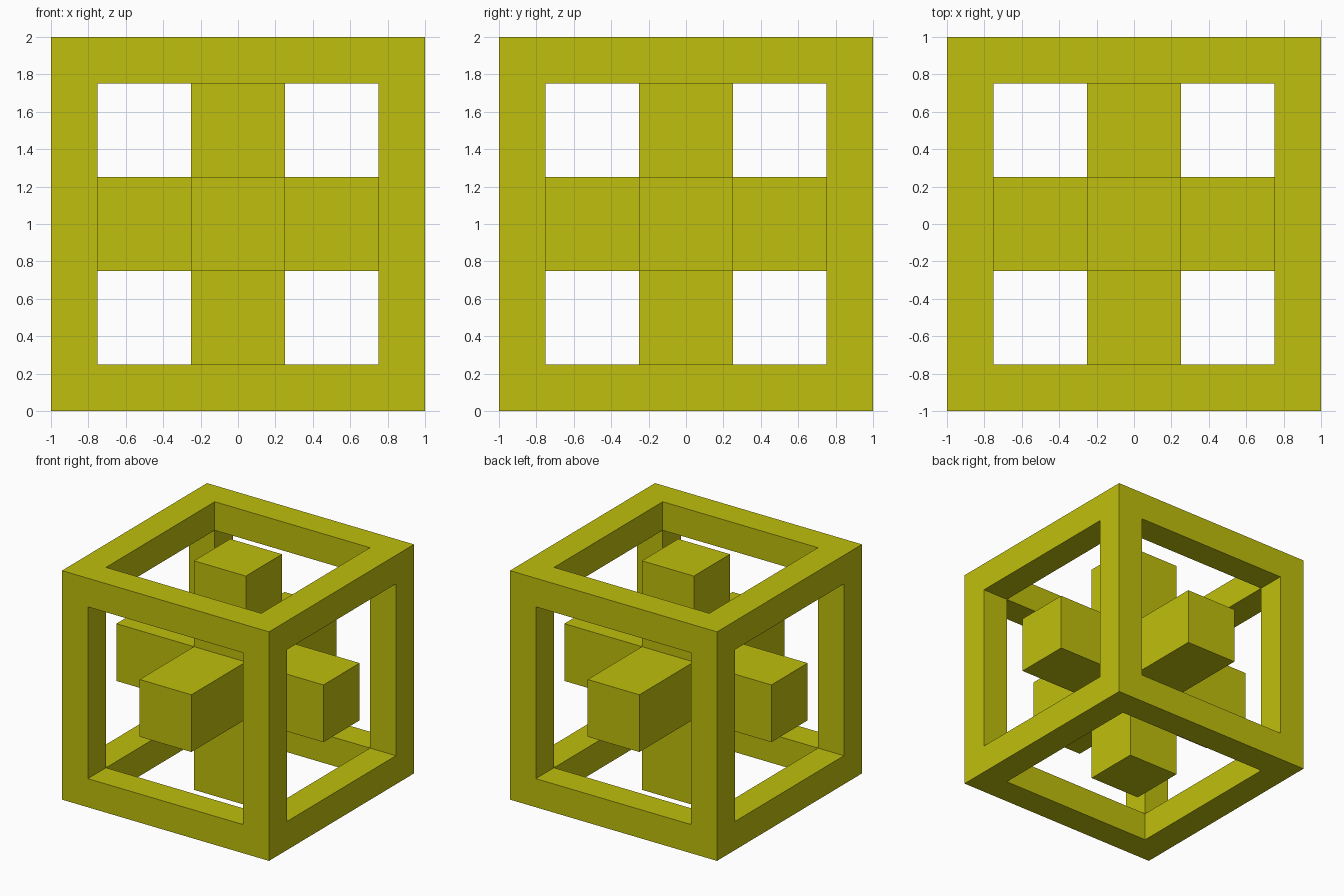
import bpy
import bmesh
from mathutils import Matrix

# Remove the default object
cube = bpy.data.objects.get("Cube")
if cube:
    bpy.data.objects.remove(cube, do_unlink=True)

HALF = 1.0      # half the outer size
BAR = 0.25      # thickness of the frame bars
ARM = 0.25      # half the width of the cross arms

# Single flat colour
olive = bpy.data.materials.new("olive_yellow")
olive.use_nodes = True
colour = (0.52, 0.52, 0.004, 1.0)
olive.diffuse_color = colour
olive.node_tree.nodes["Principled BSDF"].inputs["Base Color"].default_value = colour


def push_faces(bm, faces, distance):
    """Extrude each face on its own along its normal; return the end faces."""
    ends = []
    for face in faces:
        offset = face.normal * distance
        end = bmesh.ops.extrude_discrete_faces(bm, faces=[face])["faces"][0]
        bmesh.ops.translate(bm, verts=end.verts, vec=offset)
        ends.append(end)
    return ends


def finish(bm, name):
    """Tidy the mesh and add it to the scene, standing on the ground."""
    bmesh.ops.remove_doubles(bm, verts=bm.verts, dist=0.0001)
    bmesh.ops.recalc_face_normals(bm, faces=bm.faces)
    mesh = bpy.data.meshes.new(name)
    bm.to_mesh(mesh)
    bm.free()
    mesh.materials.append(olive)
    obj = bpy.data.objects.new(name, mesh)
    obj.location.z = HALF
    bpy.context.collection.objects.link(obj)


# Open cube frame: inset every side, push the window inward and open it
bm = bmesh.new()
bmesh.ops.create_cube(bm, size=2 * HALF)
bm.normal_update()
sides = list(bm.faces)
bmesh.ops.inset_individual(bm, faces=sides, thickness=BAR, use_even_offset=True)
bm.normal_update()
windows = push_faces(bm, sides, -BAR)
bmesh.ops.delete(bm, geom=windows, context='FACES')
finish(bm, "cube_frame")

# Six-armed cross: a core cube with every side pulled out flush with the frame
bm = bmesh.new()
bmesh.ops.create_cube(bm, size=2 * ARM)
bm.normal_update()
push_faces(bm, list(bm.faces), HALF - ARM)
finish(bm, "inner_cross")
